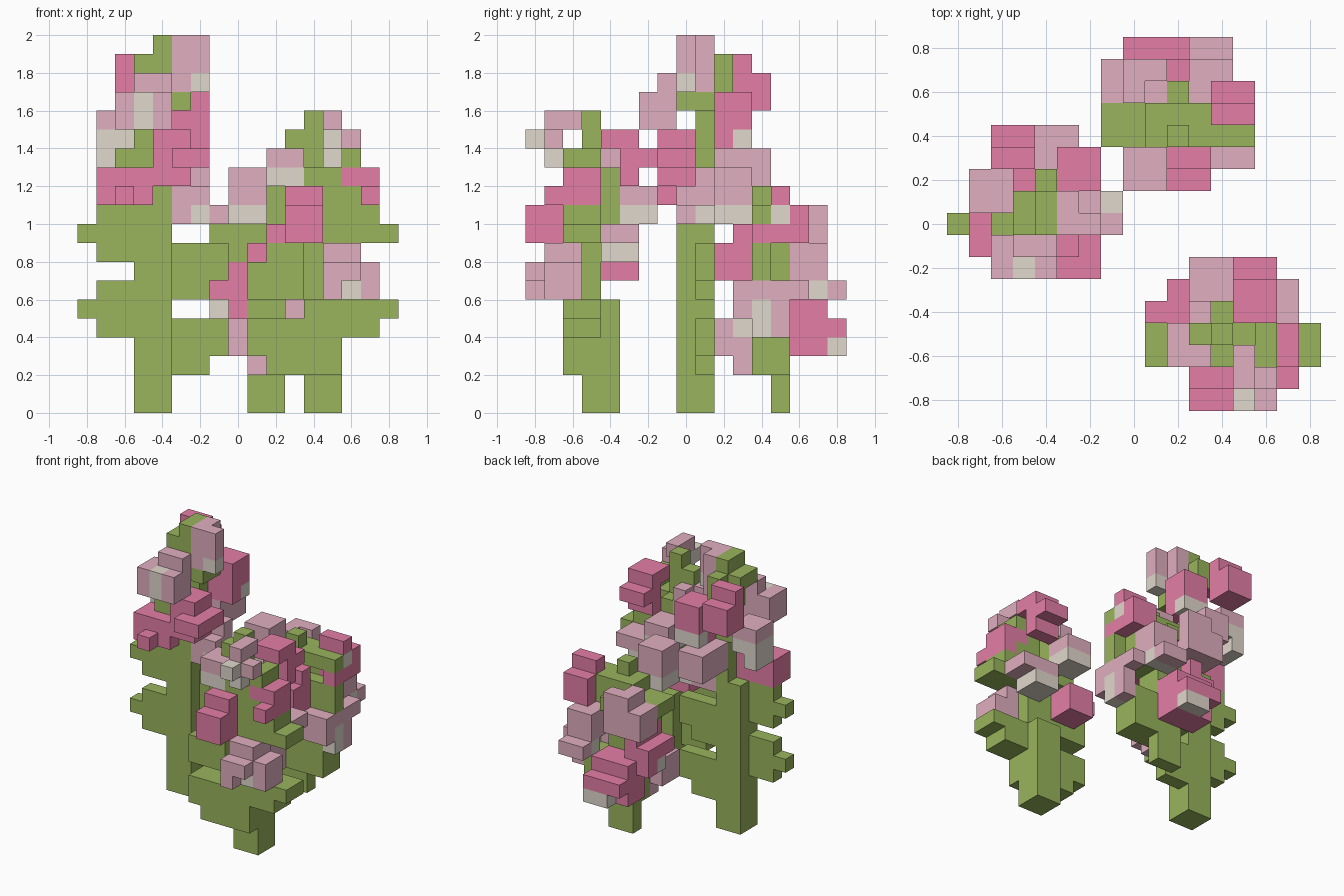
import bpy
import bmesh
from mathutils import Vector

CELL = 0.1
default = bpy.data.objects.get("Cube")
if default:
    bpy.data.objects.remove(default)


def make_material(name, rgb):
    mat = bpy.data.materials.new(name)
    mat.use_nodes = True
    mat.diffuse_color = (*rgb, 1)
    mat.node_tree.nodes["Principled BSDF"].inputs["Base Color"].default_value = (*rgb, 1)
    return mat


materials = {
    "leaf": make_material("leaf green", (.32, .46, .11)),
    "pale": make_material("pale pink", (.75, .43, .52)),
    "rose": make_material("rose pink", (.78, .21, .38)),
    "cream": make_material("cream", (.75, .69, .61)),
}
tints = list(materials)
cells = {}     # block position -> (plant, tint)
plant = ""


def span(v):
    return range(v[0], v[1] + 1) if isinstance(v, tuple) else (v,)


def fill(tint, x, y, z):
    """Fill a box of blocks of the current plant with one tint."""
    for i in span(x):
        for j in span(y):
            for k in span(z):
                cells[i, j, k] = (plant, tint)


def leaf(x, y, z):
    fill("leaf", x, y, z)


def pale(x, y, z):
    fill("pale", x, y, z)


def rose(x, y, z):
    fill("rose", x, y, z)


def cream(x, y, z):
    fill("cream", x, y, z)


def build(name, tint_set):
    """Skin the outer faces of all blocks of one plant part."""
    bm = bmesh.new()
    corners = {}
    for pos, (owner, tint) in cells.items():
        if owner != plant or tint not in tint_set:
            continue
        for axis in range(3):
            for side in (-1, 1):
                step = [0, 0, 0]
                step[axis] = side
                if tuple(p + s for p, s in zip(pos, step)) in cells:
                    continue
                centre = Vector((pos[0], pos[1], pos[2] + .5)) + Vector(step) / 2
                u, v = Vector(), Vector()
                u[(axis + 1) % 3] = .5
                v[(axis + 2) % 3] = .5 * side
                ring = []
                for a, b in ((-1, -1), (1, -1), (1, 1), (-1, 1)):
                    p = (centre + u * a + v * b) * CELL
                    key = tuple(round(c, 3) for c in p)
                    if key not in corners:
                        corners[key] = bm.verts.new(p)
                    ring.append(corners[key])
                face = bm.faces.new(ring)
                face.material_index = tints.index(tint)
    bmesh.ops.dissolve_limit(bm, angle_limit=.01, verts=bm.verts, edges=bm.edges,
                             delimit={"MATERIAL"})
    mesh = bpy.data.meshes.new(name)
    bm.to_mesh(mesh)
    bm.free()
    for mat in materials.values():
        mesh.materials.append(mat)
    bpy.context.collection.objects.link(bpy.data.objects.new(name, mesh))


def finish():
    build(plant + "_stem_and_leaves", {"leaf"})
    build(plant + "_blossom", {"pale", "rose", "cream"})


# Tall plant: stem, side leaves, core
plant = "tall_plant"
leaf((-5, -4), (0, 1), (0, 10))
for base in (4, 8):
    leaf((-7, -6), 0, (base, base + 2))
    leaf(-8, 0, base + 1)
leaf((-3, -2), 1, (2, 4))
leaf(-1, 1, (3, 4))
leaf((-3, -2), 1, (6, 8))
leaf(-1, 1, (7, 8))
leaf(-4, 1, (10, 19))
leaf(-4, 0, (10, 14))
leaf(-4, 0, (16, 19))
leaf(-4, 2, (17, 18))
leaf(-5, (0, 1), 18)
leaf((-6, -5), 0, 13)
leaf(-5, (0, 1), 14)
leaf(-3, (0, 1), 16)
# Tall plant: blossom clumps from the top down
pale((-3, -2), 0, (17, 19))
pale(-3, 1, (17, 19))
cream(-2, 0, 17)
pale((-6, -4), (-2, -1), (15, 16))
cream(-5, -2, (15, 16))
pale((-5, -4), -1, 17)
rose((-6, -5), (3, 4), (16, 17))
rose((-6, -5), 3, 18)
rose(-5, 2, 17)
pale((-7, -6), (1, 2), 15)
cream((-7, -6), (1, 2), 14)
cream(-7, (1, 2), 13)
rose((-3, -2), (2, 3), (15, 16))
rose((-3, -2), 2, 14)
cream((-3, -2), 3, 14)
pale((-4, -3), (2, 4), (12, 13))
rose((-4, -2), (-1, 0), 13)
rose((-4, -3), (-1, 0), 14)
rose((-3, -2), -2, 13)
rose((-4, -3), (-1, 0), 12)
rose((-7, -5), (-1, 0), (11, 12))
rose(-6, -2, 11)
pale((-3, -2), (0, 1), (10, 11))
pale(-2, 1, 12)
cream(-2, 0, 10)
pale(-1, 0, 10)
cream(-1, 1, 10)
finish()

# Front plant: stem, thick side leaves, core
plant = "front_plant"
leaf((4, 5), (-5, -4), (0, 5))
leaf((4, 5), -5, (6, 9))
leaf((4, 5), -6, (2, 5))
leaf((6, 7), (-6, -5), (4, 5))
leaf(8, (-6, -5), 5)
leaf((6, 7), (-6, -5), (9, 10))
leaf(8, (-6, -5), 9)
leaf((2, 3), (-6, -5), (2, 4))
leaf(1, (-6, -5), (3, 4))
leaf((2, 3), (-6, -5), (6, 8))
leaf(1, (-6, -5), (6, 7))
leaf(4, -5, (10, 15))
leaf(3, -5, 14)
leaf((4, 5), (-6, -5), (9, 12))
leaf(4, -4, (10, 12))
leaf(6, (-6, -5), (11, 13))
leaf((2, 3), -5, (10, 11))
# Front plant: blossom clumps
pale(5, (-7, -6), 15)
cream(5, -8, 14)
cream(5, -7, (13, 14))
pale(6, -7, 14)
rose((5, 6), (-4, -3), 14)
rose((5, 6), (-3, -2), 13)
rose((5, 6), -3, 12)
pale((2, 3), (-6, -5), 13)
cream((2, 3), (-6, -5), 12)
pale(3, -4, (12, 13))
rose((6, 7), (-6, -5), 12)
rose(7, (-7, -5), 11)
pale((3, 4), (-3, -2), 11)
cream((3, 4), (-3, -2), 10)
rose((3, 4), (-8, -7), (9, 10))
rose((3, 4), (-7, -6), 11)
rose(2, -6, 9)
pale((5, 7), (-4, -3), 9)
cream((5, 6), (-4, -3), 8)
pale((5, 6), (-7, -6), (6, 8))
pale(7, (-7, -6), (6, 7))
cream(6, -7, 6)
pale(5, -8, (6, 7))
pale(6, -8, 7)
rose((2, 3), (-4, -3), (7, 8))
rose(1, -4, 8)
finish()

# Short back plant: stem, side leaves, core
plant = "back_plant"
leaf((1, 2), 5, (0, 10))
leaf((1, 2), 4, (2, 10))
leaf(2, 4, 11)
leaf((-1, 0), (4, 5), 9)
leaf(0, (4, 5), 8)
leaf((3, 4), (4, 5), (2, 4))
leaf((3, 5), 4, (7, 8))
leaf((3, 4), 5, (7, 8))
leaf((3, 5), 4, 10)
leaf(3, 5, (9, 10))
leaf(2, 6, 9)
# Short back plant: blossom clumps
pale((0, 1), (2, 3), (11, 12))
cream((0, 1), (2, 3), 10)
rose((4, 5), (5, 6), 9)
rose(5, 4, 9)
rose((4, 5), 6, 10)
rose((4, 5), 5, 11)
cream((4, 5), 5, 10)
rose((2, 3), (2, 3), (7, 8))
rose((2, 3), 3, 9)
pale((3, 4), (6, 7), (7, 8))
pale((3, 4), 8, 6)
cream((3, 4), 7, 6)
pale((4, 5), 3, 6)
pale(5, (4, 6), 6)
pale((3, 5), 3, 5)
cream(5, 4, (4, 5))
pale(5, 5, (4, 5))
pale((-1, 1), (6, 7), (8, 9))
pale(0, (6, 7), 10)
pale(1, 7, 10)
rose((-1, 0), (4, 6), 6)
rose(0, (4, 6), (5, 7))
rose(-1, 6, 5)
cream(-1, 5, 5)
rose((0, 2), (6, 7), (3, 5))
rose((0, 2), 8, 4)
cream((1, 2), 8, 3)
pale((0, 1), (2, 3), (3, 4))
pale(1, 3, 2)
cream(1, 3, 4)
finish()
